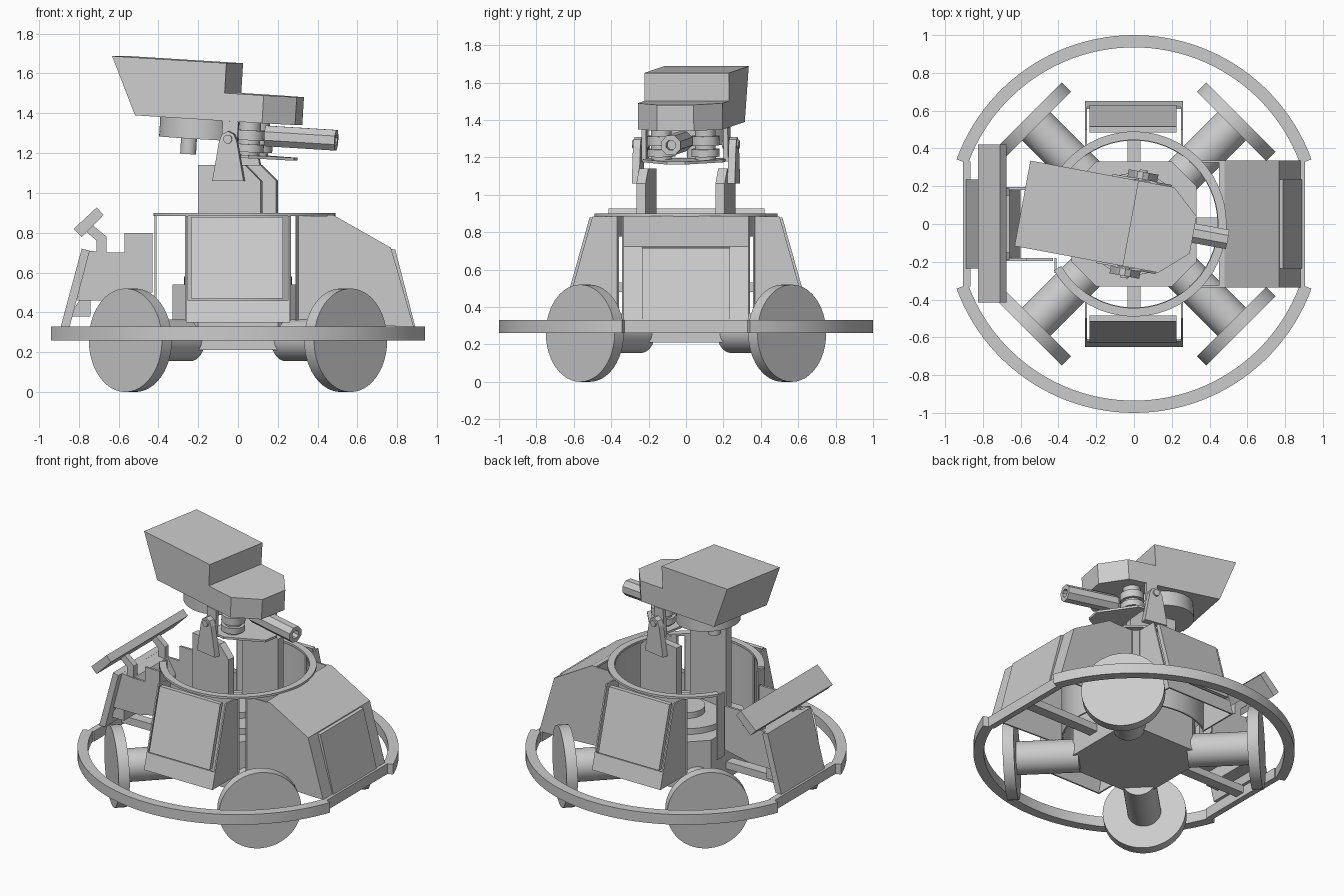
import bpy, bmesh
from math import sin, cos, radians, pi
from mathutils import Matrix, Vector

cube = bpy.data.objects.get("Cube")
if cube:
    bpy.data.objects.remove(cube)

GREY = (0.6, 0.6, 0.6, 1)
mat = bpy.data.materials.new("plain grey")
mat.use_nodes = True
mat.diffuse_color = GREY
bsdf = mat.node_tree.nodes["Principled BSDF"]
bsdf.inputs["Base Color"].default_value = GREY
bsdf.inputs["Roughness"].default_value = 0.6


def finish(name, bm, matrix=None, smooth=False):
    bmesh.ops.recalc_face_normals(bm, faces=bm.faces)
    if matrix:
        bm.transform(matrix)
    mesh = bpy.data.meshes.new(name)
    bm.to_mesh(mesh)
    bm.free()
    mesh.materials.append(mat)
    ob = bpy.data.objects.new(name, mesh)
    bpy.context.scene.collection.objects.link(ob)
    if smooth:
        bpy.ops.object.select_all(action='DESELECT')
        ob.select_set(True)
        bpy.context.view_layer.objects.active = ob
        bpy.ops.object.shade_smooth_by_angle(angle=radians(30))
    return ob


def prism(name, plane, pts, lo, hi, matrix=None, smooth=False):
    """Extrude a 2D outline along the axis missing from the plane name."""
    place = {"xz": lambda a, b: (a, lo, b),
             "yz": lambda a, b: (lo, a, b),
             "xy": lambda a, b: (a, b, lo)}[plane]
    depth = Vector({"xz": (0, 1, 0), "yz": (1, 0, 0), "xy": (0, 0, 1)}[plane]) * (hi - lo)
    bm = bmesh.new()
    face = bm.faces.new([bm.verts.new(place(a, b)) for a, b in pts])
    ext = bmesh.ops.extrude_face_region(bm, geom=[face])
    verts = [g for g in ext["geom"] if isinstance(g, bmesh.types.BMVert)]
    bmesh.ops.translate(bm, vec=depth, verts=verts)
    return finish(name, bm, matrix, smooth)


def box(name, x0, x1, y0, y1, z0, z1, matrix=None):
    return prism(name, "xy", [(x0, y0), (x1, y0), (x1, y1), (x0, y1)], z0, z1, matrix)


def arc(name, r0, r1, a0, a1, z0, z1, matrix=None, n=48):
    """Curved band between two radii and two angles in degrees."""
    ang = [radians(a0 + (a1 - a0) * i / n) for i in range(n + 1)]
    pts = [(r1 * cos(a), r1 * sin(a)) for a in ang]
    pts += [(r0 * cos(a), r0 * sin(a)) for a in reversed(ang)]
    return prism(name, "xy", pts, z0, z1, matrix, True)


def disc(name, r, z0, z1, x=0, y=0, matrix=None, n=48):
    pts = [(x + r * cos(2 * pi * i / n), y + r * sin(2 * pi * i / n)) for i in range(n)]
    return prism(name, "xy", pts, z0, z1, matrix, True)


# Chassis: octagonal hub, radial arms and turntable
a, b = 0.33, 0.20
prism("hub", "xy", [(a, -b), (a, b), (b, a), (-b, a), (-a, b), (-a, -b), (-b, -a), (b, -a)],
      0.21, 0.54)
disc("turntable", 0.27, 0.54, 0.58)
disc("turntable_cap", 0.12, 0.58, 0.62)
for s, side in ((-1, "front"), (1, "back")):
    box(side + "_arm", -0.035, 0.035, *sorted((s * 0.3, s * 0.45)), 0.48, 0.53)
box("left_arm", 0.3, 0.86, -0.035, 0.035, 0.28, 0.33)
box("right_arm", -0.86, -0.3, -0.035, 0.035, 0.28, 0.33)

# Wheels on diagonal axles
for i in range(4):
    turn = Matrix.Translation((0, 0, 0.26)) @ Matrix.Rotation(radians(45 + 90 * i), 4, 'Z') \
        @ Matrix.Rotation(pi / 2, 4, 'Y')
    disc(f"wheel_{i + 1}", 0.26, 0.73, 0.80, matrix=turn)
    disc(f"axle_{i + 1}", 0.105, 0.34, 0.74, matrix=turn)

# Bumper hoop with straight bars across its side gaps
arc("back_bumper", 0.935, 1.0, 20, 160, 0.26, 0.33)
arc("front_bumper", 0.935, 1.0, 200, 340, 0.26, 0.33)
for s, side in ((1, "left"), (-1, "right")):
    box(side + "_bumper_bar", *sorted((s * 0.865, s * 0.905)), -0.33, 0.33, 0.26, 0.33)

# Upper rim and the curved inner walls
arc("upper_rim", 0.445, 0.49, -150, 150, 0.885, 0.9)
for name, mid, half in (("back", 90, 36), ("front", 270, 36), ("left", 0, 49)):
    arc(name + "_inner_wall", 0.442, 0.452, mid - half, mid + half, 0.36, 0.888, n=16)

# Front and back pods: side walls, sloped plate, sill
for s, side in ((-1, "front"), (1, "back")):
    def out(*pts):
        return [(s * y, z) for y, z in pts]
    for x in (-0.26, 0.25):
        prism(side + "_pod_wall", "yz", out((0.365, 0.885), (0.5, 0.885), (0.65, 0.35), (0.365, 0.35)),
              x, x + 0.01)
    prism(side + "_pod_plate", "yz", out((0.485, 0.88), (0.515, 0.88), (0.63, 0.47), (0.60, 0.47)),
          -0.235, 0.225)
    prism(side + "_pod_sill", "yz", out((0.62, 0.46), (0.65, 0.35), (0.64, 0.35), (0.61, 0.46)),
          -0.26, 0.26)

# Left hood: side walls, folded roof, outer plate
for y in (-0.335, 0.325):
    prism("hood_wall", "xz", [(0.29, 0.885), (0.48, 0.885), (0.765, 0.725), (0.88, 0.33),
                              (0.8, 0.33), (0.29, 0.35)], y, y + 0.01)
prism("hood_roof", "xz", [(0.45, 0.888), (0.48, 0.888), (0.768, 0.725), (0.882, 0.33),
                          (0.865, 0.33), (0.752, 0.715), (0.475, 0.875), (0.45, 0.875)],
      -0.335, 0.335)
prism("hood_plate", "xz", [(0.765, 0.72), (0.79, 0.715), (0.895, 0.31), (0.87, 0.31)], -0.235, 0.235)

# Right carrier: walls, outer plate, tilted panel on struts
for s in (-1, 1):
    y0, y1 = sorted((s * 0.18, s * 0.195))
    prism("carrier_wall", "xz", [(-0.75, 0.71), (-0.66, 0.70), (-0.57, 0.70), (-0.57, 0.80),
                                 (-0.43, 0.80), (-0.43, 0.50), (-0.62, 0.46), (-0.81, 0.46)], y0, y1)
    box("carrier_post", -0.42, -0.41, *sorted((s * 0.18, s * 0.26)), 0.45, 0.89)
    y0, y1 = sorted((s * 0.15, s * 0.19))
    prism("panel_strut", "xz", [(-0.78, 0.82), (-0.745, 0.85), (-0.66, 0.78), (-0.66, 0.69),
                                (-0.71, 0.69), (-0.71, 0.76)], y0, y1)
prism("carrier_block", "xz", [(-0.75, 0.71), (-0.66, 0.70), (-0.60, 0.60), (-0.60, 0.47),
                              (-0.80, 0.47)], -0.18, 0.18)
prism("carrier_foot", "xz", [(-0.79, 0.47), (-0.74, 0.47), (-0.74, 0.38), (-0.85, 0.38)], -0.18, 0.18)
prism("carrier_plate", "xz", [(-0.785, 0.72), (-0.745, 0.71), (-0.845, 0.33), (-0.89, 0.33)],
      -0.235, 0.235)
prism("tilted_panel", "xz", [(-0.825, 0.82), (-0.71, 0.927), (-0.675, 0.89), (-0.785, 0.778)],
      -0.415, 0.42)

# Neck, turned slightly to the front
yaw = Matrix.Rotation(radians(-10.5), 4, 'Z')
for s in (-1, 1):
    prism("neck_post", "xz", [(-0.16, 0.56), (-0.16, 1.14), (0.08, 1.14), (0.16, 1.06), (0.16, 0.56)],
          *sorted((s * 0.19, s * 0.24)), yaw)
    prism("pivot_ear", "xz", [(-0.08, 1.06), (-0.045, 1.26), (-0.03, 1.295), (0, 1.31), (0.03, 1.295),
                              (0.045, 1.26), (0.08, 1.06)], *sorted((s * 0.24, s * 0.28)), yaw)
    bolt = yaw @ Matrix.Translation((0, 0, 1.27)) @ Matrix.Rotation(-s * pi / 2, 4, 'X')
    disc("pivot_bolt", 0.022, 0.2, 0.29, matrix=bolt, n=16)

# Head, pitched slightly down around the pivot
head = yaw @ Matrix.Translation((0, 0, 1.27)) @ Matrix.Rotation(radians(3.5), 4, 'Y') \
    @ Matrix.Translation((0, 0, -1.27))
prism("head_box", "xz", [(-0.625, 1.65), (-0.04, 1.65), (-0.04, 1.36), (-0.49, 1.36)],
      -0.23, 0.23, head)
prism("head_nose", "xy", [(-0.04, -0.23), (0.16, -0.23), (0.305, -0.1), (0.305, 0.1),
                          (0.16, 0.23), (-0.04, 0.23)], 1.36, 1.50, head)
disc("head_base", 0.2, 1.26, 1.36, x=-0.2, matrix=head)
disc("head_knob", 0.04, 1.18, 1.26, x=-0.25, matrix=head, n=24)
prism("lower_plate", "xy", [(-0.03, -0.22), (0.1, -0.22), (0.3, -0.05), (0.3, 0.05), (0.1, 0.22),
                            (-0.03, 0.22)], 1.18, 1.195, head)
for s in (-1, 1):
    box("pivot_link", -0.04, 0.04, *sorted((s * 0.21, s * 0.235)), 1.18, 1.36, head)
    disc("roller", 0.075, 1.21, 1.25, 0.08, s * 0.12, head, 32)
    disc("roller_core", 0.055, 1.19, 1.36, 0.08, s * 0.12, head, 32)
    disc("roller_top", 0.075, 1.27, 1.32, 0.08, s * 0.12, head, 32)

# Barrel with an open muzzle
barrel = head @ Matrix.Translation((0, 0.01, 1.295)) @ Matrix.Rotation(pi / 2, 4, 'Y') \
    @ Matrix.Rotation(radians(22.5), 4, 'Z')
arc("barrel", 0.028, 0.056, 0, 360, 0.14, 0.5, barrel, 8)
disc("barrel_core", 0.03, 0.14, 0.45, matrix=barrel, n=8)
